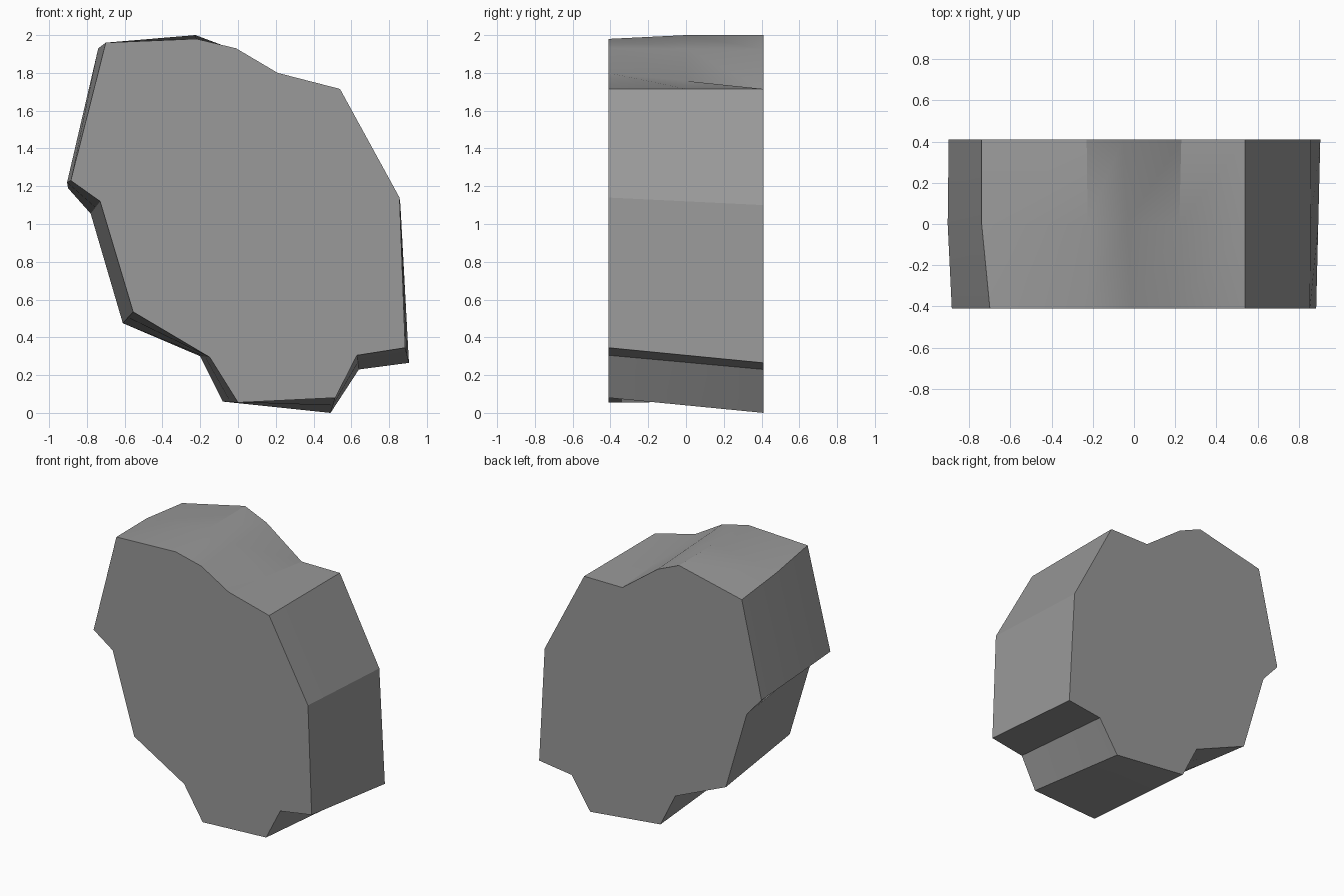
import bpy
import bmesh
import math

cube = bpy.data.objects.get("Cube")
if cube:
    bpy.data.objects.remove(cube, do_unlink=True)

DEPTH = 0.41

# Matching outlines (x, z), clockwise from the upper left corner
front = [(-0.70, 1.96), (-0.22, 1.98), (-0.01, 1.93), (0.21, 1.80), (0.54, 1.715),
         (0.855, 1.14), (0.885, 0.345), (0.63, 0.305), (0.515, 0.08), (0.0, 0.055),
         (-0.15, 0.295), (-0.555, 0.535), (-0.73, 1.12), (-0.885, 1.23)]
back = [(-0.74, 1.885), (-0.23, 2.0), (-0.055, 1.925), (0.23, 1.715), (0.54, 1.715),
        (0.86, 1.10), (0.905, 0.265), (0.64, 0.23), (0.49, 0.0), (-0.08, 0.06),
        (-0.20, 0.30), (-0.61, 0.475), (-0.78, 1.055), (-0.90, 1.19)]

# Middle section: halfway, with slight bulges at the upper left
middle = [((a + c) / 2, (b + d) / 2) for (a, b), (c, d) in zip(front, back)]
middle[0] = (-0.74, 1.93)
middle[1] = (-0.225, 2.0)
middle[-1] = (-0.905, 1.22)

# Loft the three sections into a closed slab
bm = bmesh.new()
rings = [[bm.verts.new((x, y, z)) for x, z in outline]
         for outline, y in ((front, -DEPTH), (middle, 0), (back, DEPTH))]
for near, far in zip(rings, rings[1:]):
    for i in range(len(near)):
        j = (i + 1) % len(near)
        bm.faces.new((near[i], near[j], far[j], far[i]))
bm.faces.new(rings[0])
bm.faces.new(rings[-1])
bmesh.ops.recalc_face_normals(bm, faces=bm.faces)
mesh = bpy.data.meshes.new("stone_slab")
bm.to_mesh(mesh)
bm.free()

slab = bpy.data.objects.new("stone_slab", mesh)
bpy.context.collection.objects.link(slab)

# Plain stone colour
stone = bpy.data.materials.new("stone_grey")
stone.use_nodes = True
colour = (0.32, 0.32, 0.32, 1)
stone.diffuse_color = colour
stone.node_tree.nodes["Principled BSDF"].inputs["Base Color"].default_value = colour
mesh.materials.append(stone)

# Soft rounding on the hump, crisp corners elsewhere
bpy.ops.object.select_all(action="DESELECT")
slab.select_set(True)
bpy.context.view_layer.objects.active = slab
bpy.ops.object.shade_smooth_by_angle(angle=math.radians(24))
